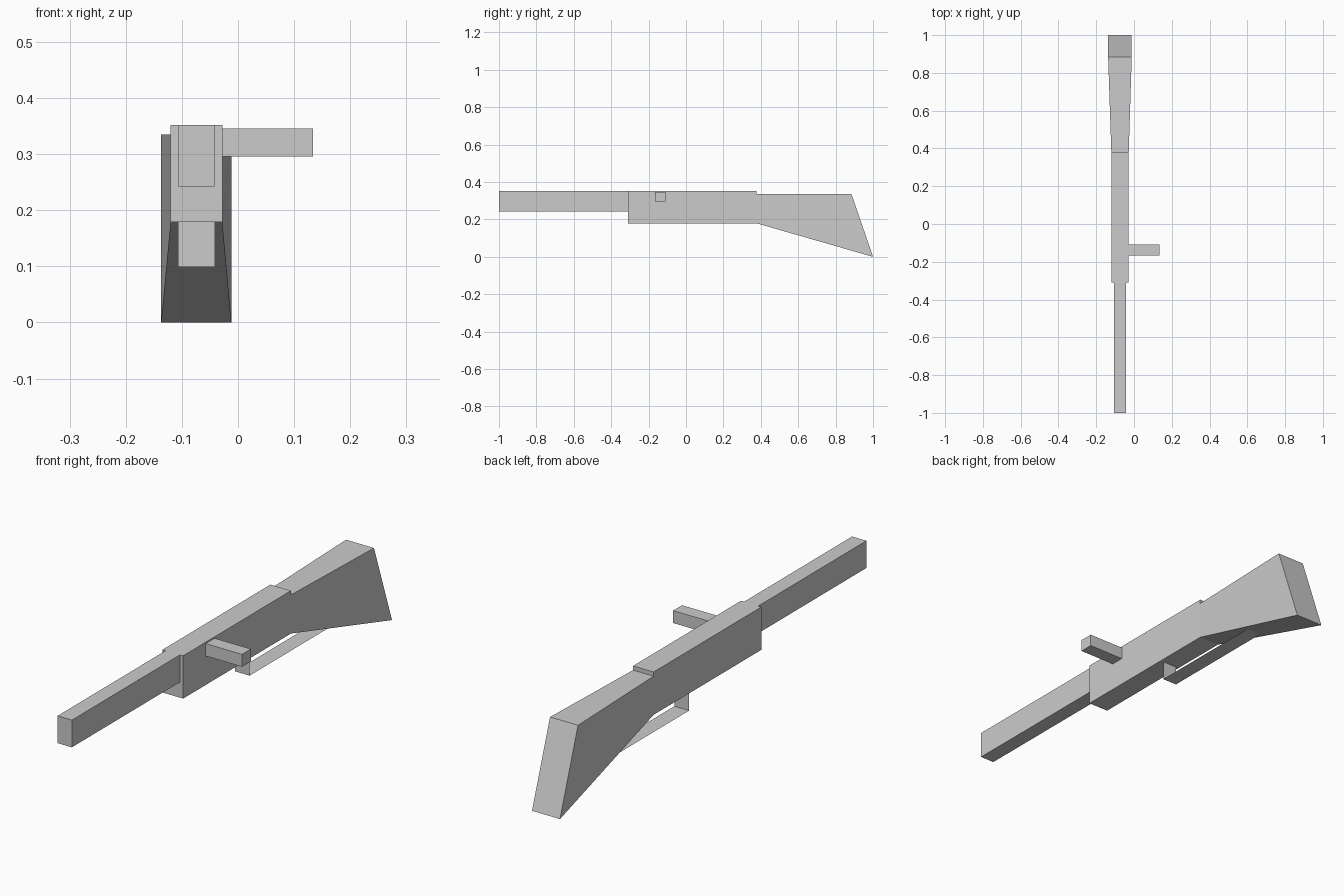
import bpy

if "Cube" in bpy.data.objects:
    bpy.data.objects.remove(bpy.data.objects["Cube"])

grey = bpy.data.materials.new("plain_grey")
grey.diffuse_color = (0.6, 0.6, 0.6, 1)
grey.use_nodes = True
grey.node_tree.nodes["Principled BSDF"].inputs["Base Color"].default_value = grey.diffuse_color

BOX_FACES = [(0, 1, 2, 3), (7, 6, 5, 4), (0, 4, 5, 1),
             (1, 5, 6, 2), (2, 6, 7, 3), (3, 7, 4, 0)]


def make(name, verts, faces):
    mesh = bpy.data.meshes.new(name)
    mesh.from_pydata(verts, [], faces)
    mesh.materials.append(grey)
    mesh.update()
    obj = bpy.data.objects.new(name, mesh)
    bpy.context.collection.objects.link(obj)
    return obj


def section(xs, low, high):
    """Rectangle across x; low and high are (y, z) of its lower and upper edge."""
    return [(xs[0], *low), (xs[1], *low), (xs[1], *high), (xs[0], *high)]


def loft(name, front, back):
    return make(name, front + back, BOX_FACES)


def box(name, xs, ys, zs):
    return loft(name, section(xs, (ys[0], zs[0]), (ys[0], zs[1])),
                section(xs, (ys[1], zs[0]), (ys[1], zs[1])))


# Barrel, receiver body and side handle
box("barrel", (-0.106, -0.042), (-1.0, -0.31), (0.242, 0.352))
box("receiver", (-0.12, -0.028), (-0.31, 0.378), (0.179, 0.352))
box("side_handle", (-0.028, 0.134), (-0.166, -0.109), (0.296, 0.346))

# Shoulder stock flaring towards a slanted butt
loft("stock",
     section((-0.12, -0.028), (0.378, 0.179), (0.378, 0.335)),
     section((-0.137, -0.012), (1.0, 0.0), (0.885, 0.335)))

# Sheet guard: drops from the receiver and runs back to the stock underside
path = [(0.133, 0.179), (0.133, 0.099), (0.655, 0.099)]
make("lower_guard",
     [(x, y, z) for y, z in path for x in (-0.107, -0.041)],
     [(0, 1, 3, 2), (2, 3, 5, 4)])
